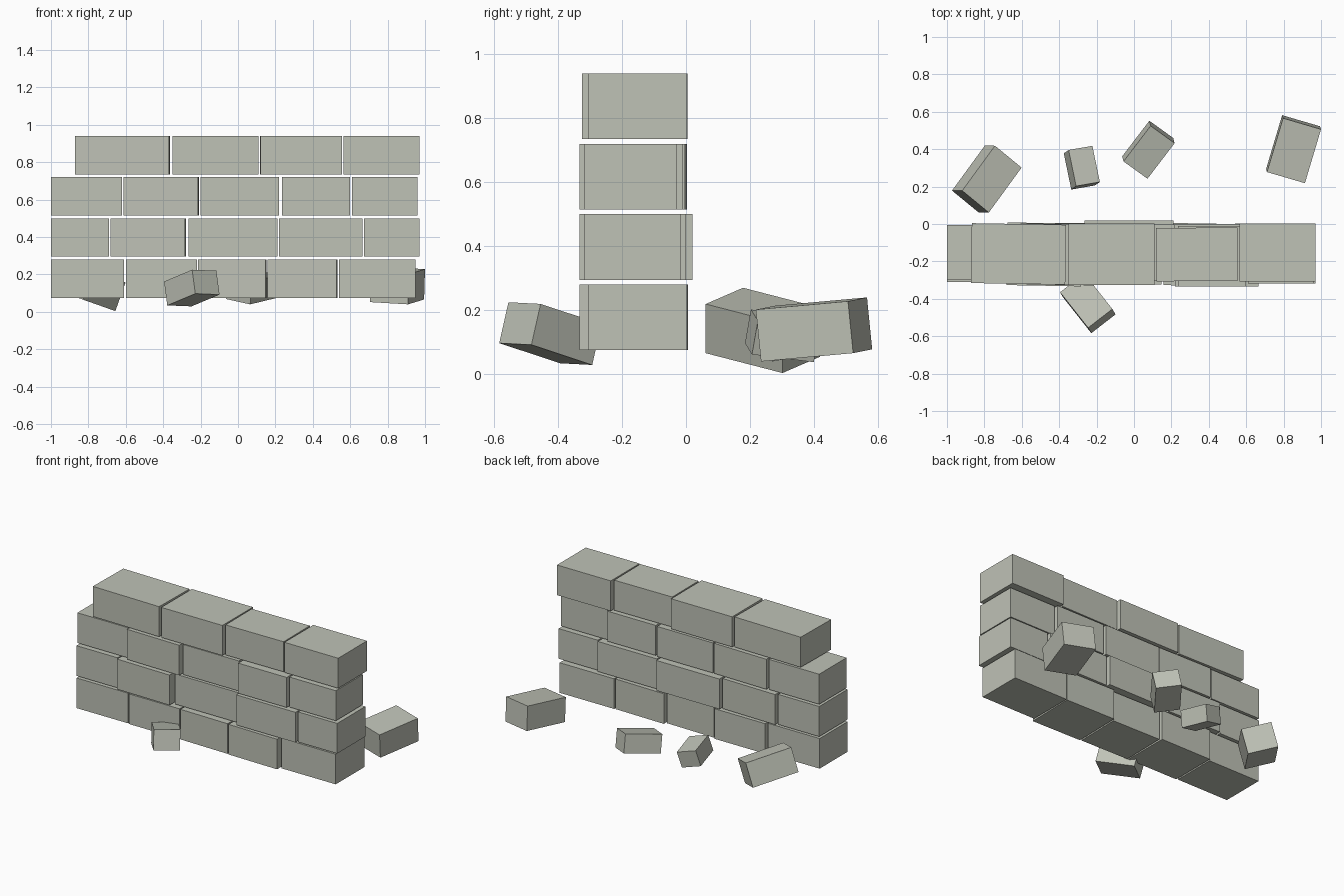
import bpy
import bmesh
from math import radians
from mathutils import Matrix, Vector

if "Cube" in bpy.data.objects:
    bpy.data.objects.remove(bpy.data.objects["Cube"], do_unlink=True)

# Stone colour
stone_grey = bpy.data.materials.new("stone_grey")
stone_grey.use_nodes = True
colour = (0.52, 0.54, 0.47, 1)
stone_grey.diffuse_color = colour
stone_grey.node_tree.nodes["Principled BSDF"].inputs["Base Color"].default_value = colour


def add_block(name, centre, size, rotation):
    """Sharp-edged block with the given size and orientation."""
    mesh = bpy.data.meshes.new(name)
    bm = bmesh.new()
    bmesh.ops.create_cube(bm, size=1, matrix=Matrix.Diagonal((*size, 1)))
    bm.to_mesh(mesh)
    bm.free()
    mesh.materials.append(stone_grey)
    block = bpy.data.objects.new(name, mesh)
    block.matrix_world = Matrix.Translation(centre) @ rotation.to_4x4()
    bpy.context.collection.objects.link(block)


def add_fallen_stone(name, centre, along, across, height):
    """Tumbled block, set by its long and short edge directions."""
    a, b = Vector(along), Vector(across)
    z = a.cross(b).normalized()
    x = a.normalized()
    y = z.cross(x)
    rotation = Matrix((x, y, z)).transposed()
    add_block(name, centre, (a.length, b.length, height), rotation)


# Wall courses from the bottom up: left x, right x, front y, back y, yaw in degrees
courses = [
    [(-1, -.61, -.31, -.01, 0), (-.6, -.22, -.315, .005, 0), (-.21, .15, -.32, -.01, -1),
     (.16, .53, -.33, .003, -1), (.54, .95, -.305, .003, 0)],
    [(-1, -.69, -.31, -.005, 0), (-.68, -.28, -.33, .005, -1), (-.265, .21, -.3, .02, 0),
     (.22, .665, -.333, 0, 0), (.675, .97, -.318, -.015, 0)],
    [(-1, -.62, -.3, -.005, 0), (-.61, -.21, -.325, 0, -1), (-.2, .22, -.305, -.003, 0),
     (.235, .6, -.333, -.01, 0), (.61, .96, -.318, -.028, 0)],
    [(-.87, -.365, -.32, 0, -1), (-.35, .11, -.325, .003, 0), (.12, .555, -.305, -.02, .5),
     (.565, .97, -.307, .003, 0)],
]
block_height = 0.205
course_step = 0.22
for row, course in enumerate(courses):
    z = 0.075 + row * course_step + block_height / 2
    for i, (x0, x1, y0, y1, yaw) in enumerate(course):
        add_block(f"wall_block_row{row + 1}_{i + 1}",
                  ((x0 + x1) / 2, (y0 + y1) / 2, z),
                  (x1 - x0, y1 - y0, block_height),
                  Matrix.Rotation(radians(yaw), 3, 'Z'))

# Loose stones lying around the wall
add_fallen_stone("fallen_stone_back_right", (-.787, .24, .137),
                 (.175, .24, -.062), (.14, -.12, -.05), .163)
add_fallen_stone("fallen_stone_small", (-.279, .301, .12),
                 (.04, -.193, .024), (.127, .021, -.035), .11)
add_fallen_stone("fallen_stone_back_middle", (.077, .397, .132),
                 (.145, .19, .035), (-.13, .09, .028), .124)
add_fallen_stone("fallen_stone_back_left", (.853, .4, .14),
                 (.086, .288, .026), (-.203, .059, .012), .163)
add_fallen_stone("fallen_stone_front", (-.247, -.424, .127),
                 (-.15, .19, -.063), (.13, .1, -.005), .132)
